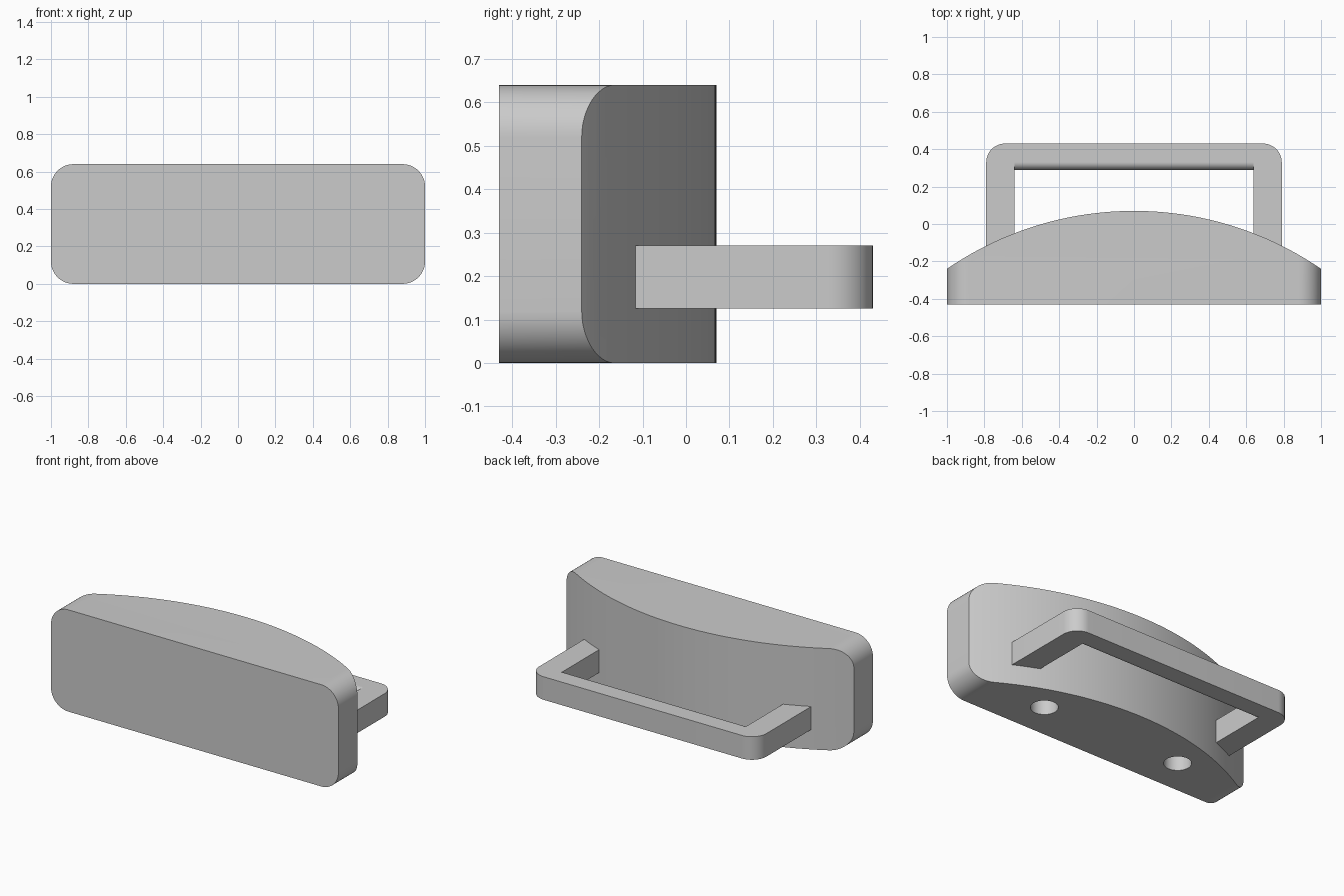
import bpy, bmesh, math
from mathutils import Vector

cube = bpy.data.objects.get("Cube")
if cube:
    bpy.data.objects.remove(cube, do_unlink=True)

GREY = (0.6, 0.6, 0.6, 1)
mat = bpy.data.materials.new("plain grey")
mat.use_nodes = True
mat.diffuse_color = GREY
mat.node_tree.nodes["Principled BSDF"].inputs["Base Color"].default_value = GREY


def arc(cx, cy, r, start, n=12):
    """Quarter circle of points, counter-clockwise from start degrees."""
    angles = [math.radians(start + 90 * i / n) for i in range(n + 1)]
    return [(cx + r * math.cos(a), cy + r * math.sin(a)) for a in angles]


def extrude(name, points, direction):
    """Solid made by sweeping a closed outline of 3D points."""
    bm = bmesh.new()
    face = bm.faces.new([bm.verts.new(p) for p in points])
    new = bmesh.ops.extrude_face_region(bm, geom=[face])["geom"]
    verts = [g for g in new if isinstance(g, bmesh.types.BMVert)]
    bmesh.ops.translate(bm, verts=verts, vec=Vector(direction))
    bmesh.ops.recalc_face_normals(bm, faces=bm.faces)
    mesh = bpy.data.meshes.new(name)
    bm.to_mesh(mesh)
    bm.free()
    obj = bpy.data.objects.new(name, mesh)
    bpy.context.collection.objects.link(obj)
    mesh.materials.append(mat)
    return obj


def activate(obj):
    bpy.ops.object.select_all(action="DESELECT")
    obj.select_set(True)
    bpy.context.view_layer.objects.active = obj


def cut(obj, operation, radius, location, depth, sides):
    """Boolean with an upright cylinder, which is then removed."""
    bpy.ops.mesh.primitive_cylinder_add(vertices=sides, radius=radius, depth=depth, location=location)
    cutter = bpy.context.object
    cutter.hide_render = True
    cutter.data.materials.append(mat)
    activate(obj)
    mod = obj.modifiers.new("cut", "BOOLEAN")
    mod.operation, mod.object, mod.solver = operation, cutter, "EXACT"
    bpy.ops.object.modifier_apply(modifier=mod.name)
    bpy.data.objects.remove(cutter, do_unlink=True)


# Body: rounded slab with a bowed back
FRONT, BACK, HEIGHT, R = -0.43, 0.07, 0.64, 0.12
x, top = 1 - R, HEIGHT - R
outline = arc(x, top, R, 0) + arc(-x, top, R, 90) + arc(-x, R, R, 180) + arc(x, R, R, 270)
body = extrude("body", [(px, FRONT, pz) for px, pz in outline], (0, 0.7, 0))
BOW = 1.768
cut(body, "INTERSECT", BOW, (0, BACK - BOW, HEIGHT / 2), 2, 256)

# Blind round holes in the underside
for side in (-1, 1):
    cut(body, "DIFFERENCE", 0.078, (side * 0.485, -0.2, 0), 0.6, 48)

# Handle: flat U-shaped loop
LOW, HIGH, OUT, IN, END = 0.125, 0.27, 0.79, 0.64, 0.43
FILLET, CORNER, ROOT = 0.04, 0.1, -0.18
inner = 0.29 + FILLET
loop = [(IN, inner), (IN, ROOT), (OUT, ROOT)]
loop += arc(OUT - CORNER, END - CORNER, CORNER, 0) + arc(CORNER - OUT, END - CORNER, CORNER, 90)
loop += [(-OUT, ROOT), (-IN, ROOT), (-IN, inner)]
handle = extrude("handle", [(px, py, LOW) for px, py in loop], (0, 0, HIGH - LOW))

# Rounded inner edge of the handle bar
edge = arc(inner, HIGH - FILLET, FILLET, 90) + arc(inner, LOW + FILLET, FILLET, 180)
grip = extrude("handle_grip_edge", [(-IN, py, pz) for py, pz in edge], (2 * IN, 0, 0))

for obj in (body, handle, grip):
    activate(obj)
    bpy.ops.object.shade_smooth_by_angle(angle=math.radians(30))
